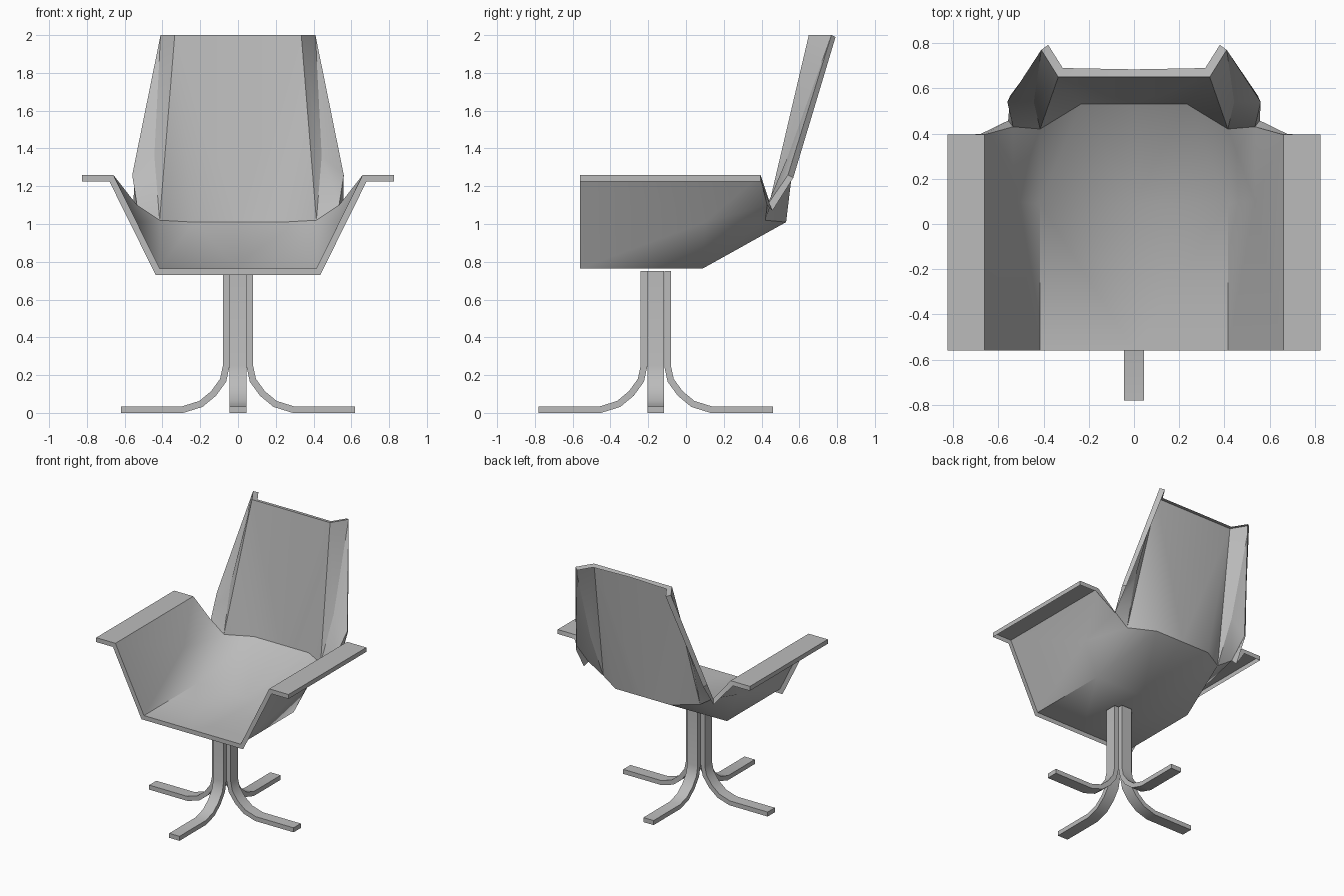
import bpy
import bmesh
from math import radians, pi
from mathutils import Matrix, Vector

cube = bpy.data.objects.get("Cube")
if cube:
    bpy.data.objects.remove(cube)

grey = bpy.data.materials.new("light_grey")
grey.use_nodes = True
grey.diffuse_color = (0.5, 0.5, 0.5, 1)
grey.node_tree.nodes["Principled BSDF"].inputs["Base Color"].default_value = (0.5, 0.5, 0.5, 1)


def make_object(name, points, faces):
    mesh = bpy.data.meshes.new(name)
    mesh.from_pydata(points, [], faces)
    mesh.materials.append(grey)
    obj = bpy.data.objects.new(name, mesh)
    bpy.context.collection.objects.link(obj)
    return obj


def finish(obj, angle):
    # Apply the modifiers, then smooth everything but the folds
    bpy.ops.object.select_all(action="DESELECT")
    obj.select_set(True)
    bpy.context.view_layer.objects.active = obj
    for mod in list(obj.modifiers):
        bpy.ops.object.modifier_apply(modifier=mod.name)
    bpy.ops.object.shade_smooth_by_angle(angle=radians(angle))


# Folded seat shell: named corners of the left half
corners = {
    "mid_front": (0, -0.56, 0.765), "mid_bend": (0, 0.09, 0.765),
    "mid_back": (0, 0.53, 1.01), "mid_top": (0, 0.65, 2.0),
    "seat_front": (0.415, -0.56, 0.765), "seat_bend": (0.415, 0.09, 0.765),
    "seat_back": (0.235, 0.53, 1.01), "panel_top": (0.335, 0.65, 2.0),
    "arm_front": (0.66, -0.56, 1.26), "arm_back": (0.66, 0.395, 1.26),
    "rest_front": (0.825, -0.56, 1.26), "rest_back": (0.825, 0.395, 1.26),
    "wall_mid": (0.535, 0.10, 1.01), "corner": (0.415, 0.42, 1.02),
    "notch": (0.535, 0.43, 1.10), "wing_out": (0.56, 0.54, 1.26),
    "wing_fold": (0.443, 0.54, 1.36), "wing_top": (0.41, 0.77, 2.0),
}
panels = [
    "mid_front seat_front seat_bend mid_bend",
    "mid_bend seat_bend seat_back mid_back",
    "mid_back seat_back panel_top mid_top",
    "seat_bend corner seat_back",
    "seat_back corner panel_top",
    "seat_front arm_front wall_mid seat_bend",
    "arm_front arm_back wall_mid",
    "arm_front rest_front rest_back arm_back",
    "seat_bend wall_mid corner",
    "wall_mid notch corner",
    "wall_mid arm_back notch",
    "corner wing_fold panel_top",
    "corner notch wing_fold",
    "notch wing_out wing_fold",
    "wing_out wing_top wing_fold",
    "wing_fold wing_top panel_top",
]
names = list(corners)
shell = make_object("seat_shell", list(corners.values()),
                    [[names.index(n) for n in p.split()] for p in panels])
mirror = shell.modifiers.new("mirror", "MIRROR")
mirror.use_clip = True
# Turned-down lip around the open edge
lip = shell.modifiers.new("lip", "SOLIDIFY")
lip.thickness = 0.034
lip.offset = -1
lip.use_even_offset = True
lip.use_rim = True
lip.use_rim_only = True
finish(shell, 35)

# Four bent strap legs around the centre column
profile = [(0.08, 0.75), (0.08, 0.25), (0.095, 0.18), (0.142, 0.115),
           (0.205, 0.063), (0.295, 0.035), (0.62, 0.035)]
half = 0.044
for i, name in enumerate(("left_leg", "back_leg", "right_leg", "front_leg")):
    points = [(r, side, z) for r, z in profile for side in (-half, half)]
    faces = [(2 * k, 2 * k + 2, 2 * k + 3, 2 * k + 1) for k in range(len(profile) - 1)]
    leg = make_object(name, points, faces)
    leg.data.transform(Matrix.Translation((0, -0.16, 0)) @ Matrix.Rotation(i * pi / 2, 4, "Z"))
    strap = leg.modifiers.new("strap", "SOLIDIFY")
    strap.thickness = 0.035
    strap.offset = -1
    strap.use_even_offset = True
    finish(leg, 35)
